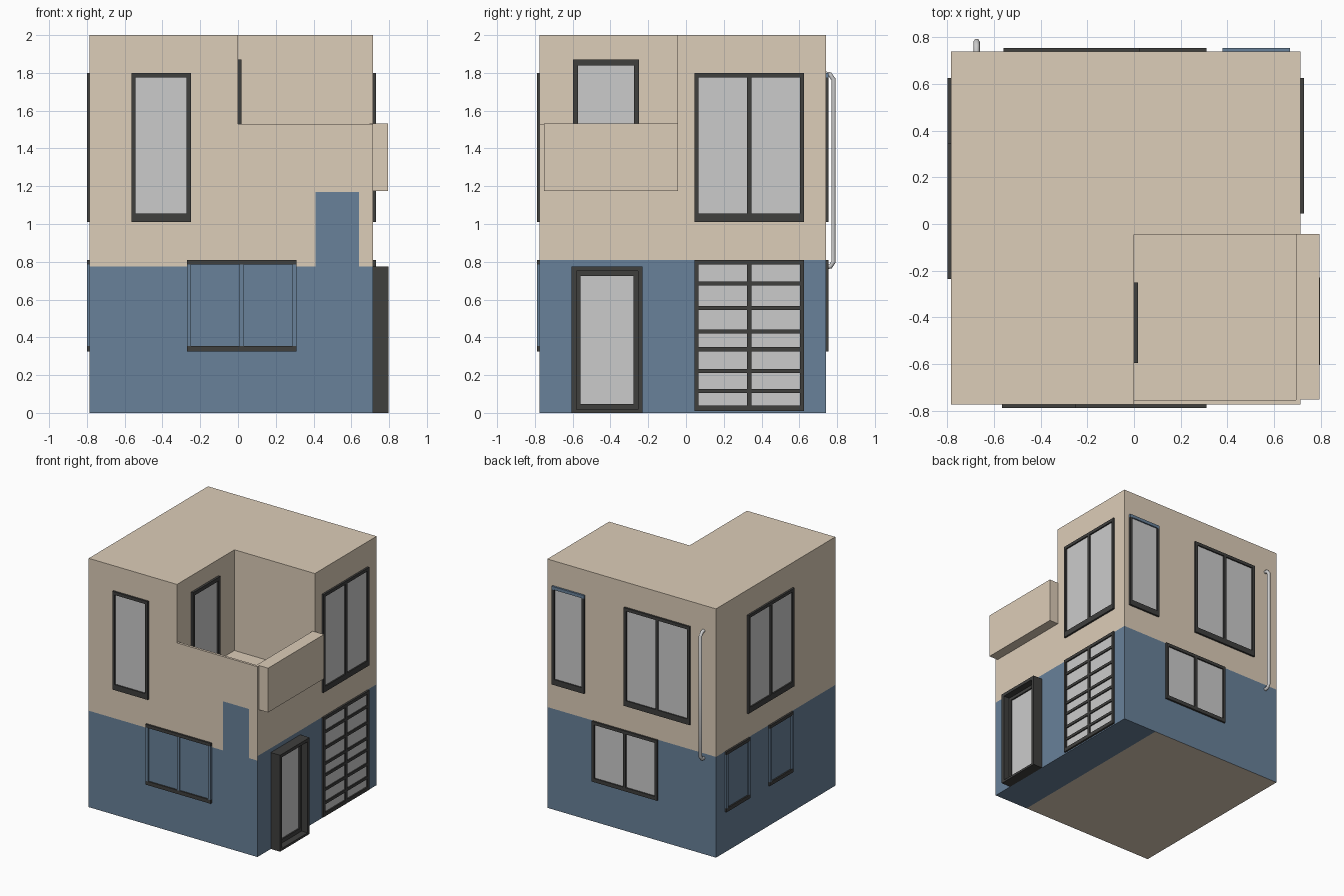
import bpy, bmesh
from mathutils import Vector

if "Cube" in bpy.data.objects:
    bpy.data.objects.remove(bpy.data.objects["Cube"])


def material(name, rgb):
    m = bpy.data.materials.new(name)
    m.diffuse_color = (*rgb, 1)
    m.use_nodes = True
    m.node_tree.nodes["Principled BSDF"].inputs["Base Color"].default_value = m.diffuse_color
    return m


BEIGE = material("beige_plaster", (0.72, 0.61, 0.48))
BLUE = material("blue_plaster", (0.14, 0.22, 0.32))
DARK = material("dark_frame", (0.05, 0.05, 0.048))

X0, X1, Y0, Y1 = -0.785, 0.715, -0.775, 0.74


def add_box(bm, lo, hi):
    verts = bmesh.ops.create_cube(bm, size=1)["verts"]
    for v in verts:
        v.co = Vector([(a + b) / 2 + c * (b - a) for a, b, c in zip(lo, hi, v.co)])
    return {f for v in verts for f in v.link_faces}


def finish(name, bm, mats=()):
    mesh = bpy.data.meshes.new(name)
    bm.to_mesh(mesh)
    bm.free()
    for m in mats:
        mesh.materials.append(m)
    ob = bpy.data.objects.new(name, mesh)
    bpy.context.collection.objects.link(ob)
    return ob


def box(name, lo, hi, mat=None):
    bm = bmesh.new()
    add_box(bm, lo, hi)
    return finish(name, bm, [mat] if mat else [])


# House body, sliced along the paint lines
bm = bmesh.new()
add_box(bm, (X0, Y0, 0), (X1, Y1, 2))
for axis, at in ((2, 0.775), (2, 0.81), (2, 1.17), (0, 0.41), (0, 0.64)):
    co, no = Vector(), Vector()
    co[axis], no[axis] = at, 1
    bmesh.ops.bisect_plane(bm, geom=bm.verts[:] + bm.edges[:] + bm.faces[:],
                           plane_co=co, plane_no=no)
bm.normal_update()
for f in bm.faces:
    c = f.calc_center_median()
    if f.normal.z < -0.5:
        blue = c.x > 0.41
    elif f.normal.y < -0.5:
        blue = c.z < 0.775 or (0.41 < c.x < 0.64 and c.z < 1.17)
    else:
        blue = c.z < 0.81
    f.material_index = int(blue)
body = finish("house_body", bm, [BEIGE, BLUE])

# Balcony recess: open corner above the parapet, pocket behind it
for name, lo, hi in (("corner_cutter", (0, -1, 1.53), (1, -0.045, 2.2)),
                     ("balcony_cutter", (0, -0.755, 1.19), (0.695, -0.045, 1.8))):
    cut = box(name, lo, hi)
    cut.hide_render = True
    cut.hide_set(True)
    mod = body.modifiers.new(name, "BOOLEAN")
    mod.operation, mod.object, mod.solver = "DIFFERENCE", cut, "EXACT"

# Overhanging side parapet
box("balcony_side_parapet", (0.695, -0.753, 1.175), (0.795, -0.042, 1.531), BEIGE)

# Wall placement: (axis of depth, wall coordinate, outward sign)
WALLS = {"front": (1, Y0, -1), "back": (1, Y1, 1), "left": (0, X0, -1),
         "right": (0, X1, 1), "balcony": (0, 0.0, 1)}


def on_wall(bm, wall, u0, u1, z0, z1, d0, d1, slot=0):
    axis, at, sign = WALLS[wall]
    d = sorted((at + sign * d0, at + sign * d1))
    lo, hi = [0, 0, z0], [0, 0, z1]
    lo[axis], hi[axis] = d
    lo[1 - axis], hi[1 - axis] = u0, u1
    for f in add_box(bm, lo, hi):
        f.material_index = slot


def window(name, wall, u0, u1, z0, z1, double=True, bars=(), painted=False,
           bottom=0.03, top=0.025, side=0.022, base=0.0, depth=0.015, blue_top=False):
    """Frame, optional mullion and cross bars, and a slightly recessed pane."""
    bm = bmesh.new()
    near, far = base - 0.01, base + depth
    stile = 1 if painted else 0
    on_wall(bm, wall, u0, u1, z0, z0 + bottom, near, far)
    on_wall(bm, wall, u0, u1, z1 - top, z1, near, far, int(blue_top))
    for a in (u0, u1 - side):
        on_wall(bm, wall, a, a + side, z0 + bottom, z1 - top, near, far, stile)
    if double:
        mid = (u0 + u1) / 2
        on_wall(bm, wall, mid - 0.011, mid + 0.011, z0 + bottom, z1 - top, near, far, stile)
    for z in bars:
        on_wall(bm, wall, u0 + side, u1 - side, z - 0.011, z + 0.011, near, far - 0.002)
    finish(name + "_frame", bm, [DARK, BLUE])
    bm = bmesh.new()
    on_wall(bm, wall, u0 + side / 2, u1 - side / 2, z0 + bottom / 2, z1 - top / 2,
            near, base + 0.004)
    finish(name + "_pane", bm, [BLUE] if painted else [])


# Upper windows
UP = dict(z0=1.01, z1=1.80, bottom=0.045)
window("front_upper_window", "front", -0.565, -0.25, double=False, **UP)
window("right_upper_window", "right", 0.045, 0.625, **UP)
window("left_upper_window", "left", -0.235, 0.345, **UP)
window("back_upper_window", "back", -0.56, 0.025, **UP)
window("back_narrow_window", "back", 0.38, 0.668, double=False, blue_top=True, **UP)

# Lower windows
LOW = dict(z0=0.325, z1=0.81)
window("front_lower_window", "front", -0.27, 0.31, painted=True, **LOW)
window("back_lower_window", "back", -0.27, 0.31, **LOW)
for i, u in enumerate((-0.225, 0.325)):
    window(f"left_lower_window_{i + 1}", "left", u, u + 0.3, double=False, painted=True, **LOW)
window("right_grid_window", "right", 0.045, 0.625, 0.01, 0.81,
       bars=(0.115, 0.222, 0.337, 0.43, 0.555, 0.685))

# Balcony door
window("balcony_door", "balcony", -0.597, -0.25, 1.15, 1.87, double=False,
       top=0.03, side=0.025, depth=0.018)

# Entrance door: deep outer surround with a recessed inner frame
bm = bmesh.new()
for u in (-0.605, -0.255):
    on_wall(bm, "right", u, u + 0.025, 0, 0.775, -0.01, 0.083)
on_wall(bm, "right", -0.58, -0.255, 0.75, 0.775, -0.01, 0.083)
on_wall(bm, "right", -0.58, -0.255, 0, 0.018, -0.01, 0.083)
finish("entrance_surround", bm, [DARK])
window("entrance_door", "right", -0.58, -0.255, 0.018, 0.75, double=False, base=0.015)

# Drain pipe on the back wall
curve = bpy.data.curves.new("drain_pipe", "CURVE")
curve.dimensions = "3D"
curve.bevel_depth, curve.bevel_resolution, curve.use_fill_caps = 0.014, 1, True
path = [(0.738, 1.795), (0.762, 1.792), (0.781, 1.765), (0.781, 0.80), (0.765, 0.775), (0.738, 0.772)]
spline = curve.splines.new("POLY")
spline.points.add(len(path) - 1)
for p, (y, z) in zip(spline.points, path):
    p.co = (-0.675, y, z, 1)
pipe = bpy.data.objects.new("drain_pipe", curve)
bpy.context.collection.objects.link(pipe)
